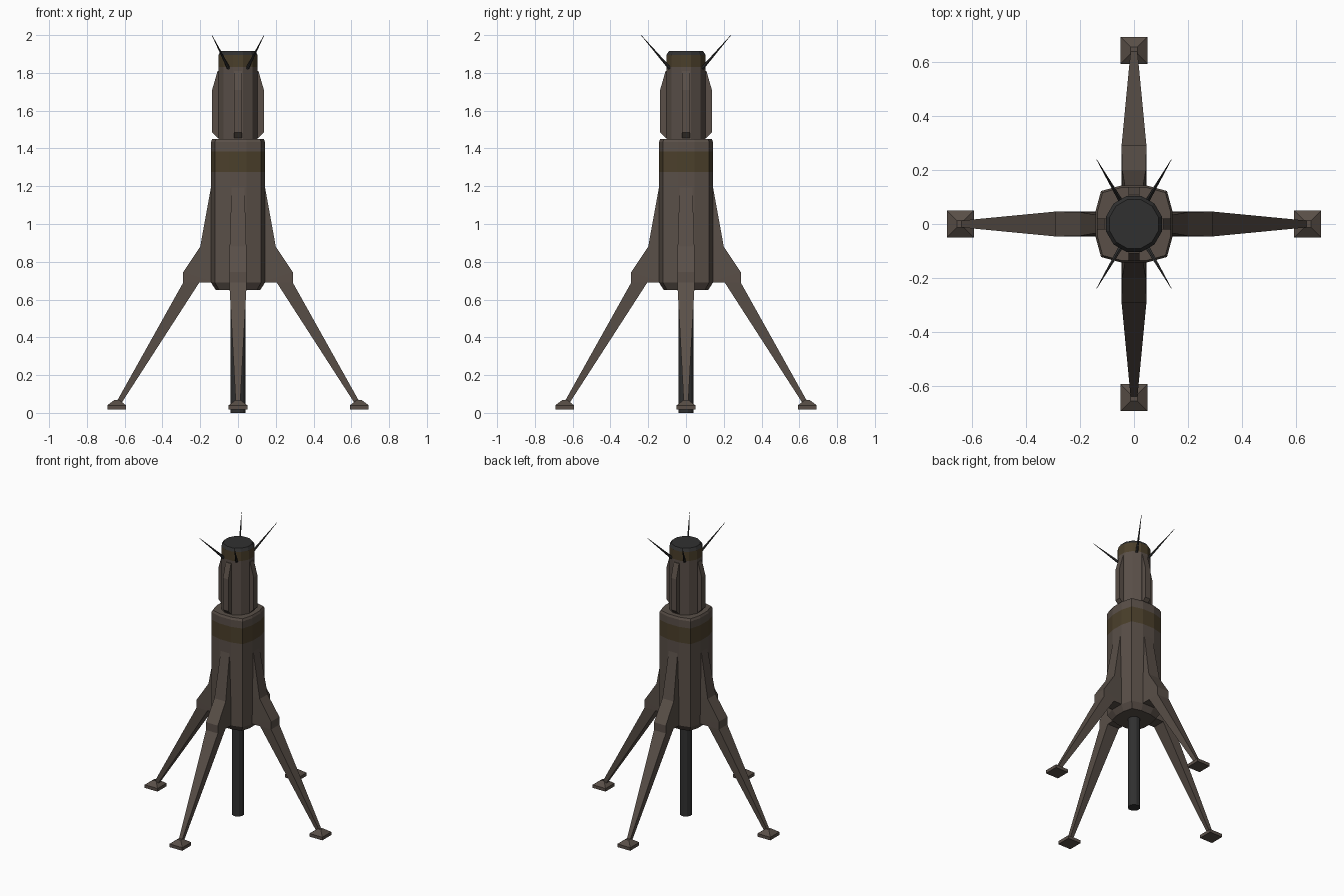
import bpy, bmesh, math
from mathutils import Vector, Matrix

if "Cube" in bpy.data.objects:
    bpy.data.objects.remove(bpy.data.objects["Cube"])


def material(name, rgb):
    m = bpy.data.materials.new(name)
    m.diffuse_color = (*rgb, 1)
    m.use_nodes = True
    m.node_tree.nodes["Principled BSDF"].inputs["Base Color"].default_value = m.diffuse_color
    return m


BROWN = material("brown grey", (0.100, 0.078, 0.064))
OLIVE = material("olive band", (0.070, 0.050, 0.024))
DARK = material("dark grey", (0.030, 0.030, 0.030))


def loft(name, rings, mats, rule=None):
    """Skin a list of equal-length rings, cap both ends."""
    bm = bmesh.new()
    loops = [[bm.verts.new(p) for p in ring] for ring in rings]
    n = len(loops[0])
    for a, b in zip(loops, loops[1:]):
        for i in range(n):
            j = (i + 1) % n
            bm.faces.new((a[i], a[j], b[j], b[i]))
    bm.faces.new(loops[0][::-1])
    bm.faces.new(loops[-1])
    bmesh.ops.recalc_face_normals(bm, faces=bm.faces)
    if rule:
        bm.normal_update()
        for f in bm.faces:
            f.material_index = rule(f)
    me = bpy.data.meshes.new(name)
    bm.to_mesh(me)
    bm.free()
    for m in mats:
        me.materials.append(m)
    ob = bpy.data.objects.new(name, me)
    bpy.context.collection.objects.link(ob)
    return ob


def circle(r, z, n):
    return [(r * math.cos(math.tau * (i + .5) / n), r * math.sin(math.tau * (i + .5) / n), z)
            for i in range(n)]


def four(ob, name):
    """Copy a part made along +x to all four sides."""
    ob.name = name + "_1"
    for k in range(1, 4):
        c = ob.copy()
        c.name = f"{name}_{k + 1}"
        c.matrix_world = Matrix.Rotation(k * math.pi / 2, 4, 'Z')
        bpy.context.collection.objects.link(c)


# Lower body: rounded-square section with a painted band
section = []
for k in range(4):
    c, s = math.cos(k * math.pi / 2), math.sin(k * math.pi / 2)
    for x, y in ((0.143, -0.045), (0.143, 0.045), (0.122, 0.122)):
        section.append((x * c - y * s, x * s + y * c))
levels = [(0.65, .82), (0.69, 1), (1.275, 1), (1.385, 1), (1.435, 1), (1.45, .95)]
loft("lower_body", [[(x * s, y * s, z) for x, y in section] for z, s in levels], [BROWN, OLIVE],
     lambda f: int(1.28 < f.calc_center_median().z < 1.38))

# Upper body: twelve-sided drum with band and dark lid
profile = [(0.107, 1.44), (0.107, 1.83), (0.107, 1.895), (0.094, 1.915)]


def drum_rule(f):
    z = f.calc_center_median().z
    return 2 if z > 1.90 else 1 if z > 1.84 else 0


loft("upper_body", [circle(r, z, 12) for r, z in profile], [BROWN, OLIVE, DARK], drum_rule)

# Central drill rod
loft("centre_rod", [circle(0.04, 0, 12), circle(0.04, 0.66, 12)], [DARK])


def plate(name, outline, w):
    """Radial plate: outline in (radius, z), constant half width."""
    return loft(name, [[(r, y, z) for r, z in outline] for y in (-w, w)], [BROWN])


# Side ribs on the upper body
four(plate("rib", [(0.09, 1.455), (0.108, 1.455), (0.137, 1.485), (0.137, 1.71),
                   (0.108, 1.81), (0.09, 1.81)], 0.021), "upper_rib")


# Legs: buttress, knee and tapering strut, as (inner r, z, outer r, z, half width)
stations = [(0.12, 1.20, 0.142, 1.20, 0.034), (0.12, 0.88, 0.20, 0.88, 0.044),
            (0.12, 0.69, 0.29, 0.745, 0.046), (0.205, 0.69, 0.29, 0.69, 0.046),
            (0.615, 0.055, 0.645, 0.055, 0.012)]
four(loft("leg", [[(a, -w, za), (b, -w, zb), (b, w, zb), (a, w, za)]
                  for a, za, b, zb, w in stations], [BROWN]), "leg")


# Feet: square pads with a pyramid top
def square(h, z):
    return [(0.642 + sx * h, sy * h, z) for sx, sy in ((-1, -1), (1, -1), (1, 1), (-1, 1))]


four(loft("foot", [square(0.05, 0.018), square(0.05, 0.04), square(0.013, 0.068)], [BROWN]), "foot")

# Four splayed antenna spikes
for sx in (-1, 1):
    for sy in (-1, 1):
        a, b = Vector((sx * .05, sy * .087, 1.825)), Vector((sx * .138, sy * .238, 2.0))
        q = (b - a).to_track_quat('Z', 'Y')
        rings = [[p + q @ Vector(v) for v in circle(r, 0, 6)] for p, r in ((a, .009), (b, .001))]
        loft(f"antenna_{'left' if sx < 0 else 'right'}_{'front' if sy < 0 else 'back'}", rings, [DARK])
